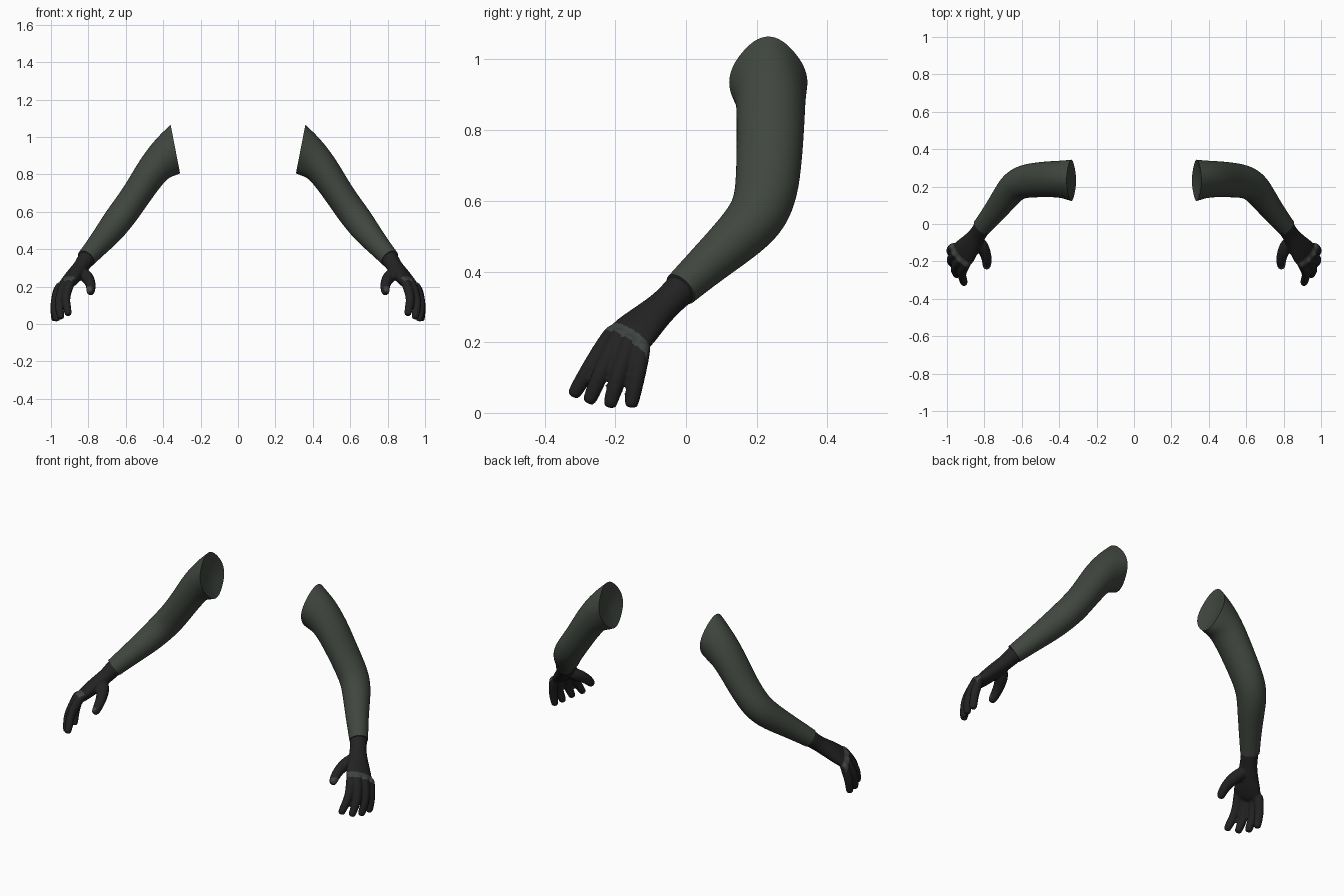
import bpy, bmesh, math
from mathutils import Vector

cube = bpy.data.objects.get("Cube")
if cube:
    bpy.data.objects.remove(cube)


def material(name, color):
    m = bpy.data.materials.new(name)
    m.use_nodes = True
    m.diffuse_color = (*color, 1)
    m.node_tree.nodes["Principled BSDF"].inputs["Base Color"].default_value = (*color, 1)
    return m


SLEEVE = material("grey green cloth", (0.052, 0.063, 0.050))
GLOVE = material("black glove", (0.016, 0.016, 0.016))
BAND = material("knuckle grey", (0.050, 0.058, 0.052))


def tube(bm, path, ref, sides=12, tilts={}, ragged=0):
    """Loft elliptical rings (x, y, z, radius along ref, radius across)."""
    centers = [Vector(p[:3]) for p in path]
    swell = 6 / (4 + 2 * math.cos(math.tau / sides))  # offsets subdivision shrink
    rings = []
    for i, p in enumerate(path):
        t = centers[min(i + 1, len(path) - 1)] - centers[max(i - 1, 0)]
        t = Vector(tilts.get(i, t)).normalized()
        u = (Vector(ref) - t * t.dot(Vector(ref))).normalized()
        w = t.cross(u)
        ring = []
        for k in range(sides):
            a = math.tau * k / sides
            r = swell * (1 + (ragged * math.cos(4 * a) if i == 0 else 0))
            ring.append(bm.verts.new(centers[i] + r * (u * p[3] * math.cos(a) + w * p[-1] * math.sin(a))))
        rings.append(ring)
    for a, b in zip(rings, rings[1:]):
        for k in range(sides):
            n = (k + 1) % sides
            bm.faces.new((a[k], a[n], b[n], b[k]))
    return rings


def make_object(name, bm, mats):
    bmesh.ops.recalc_face_normals(bm, faces=bm.faces)
    mesh = bpy.data.meshes.new(name)
    bm.to_mesh(mesh)
    bm.free()
    for m in mats:
        mesh.materials.append(m)
    obj = bpy.data.objects.new(name, mesh)
    bpy.context.collection.objects.link(obj)
    return obj


def finish(obj, angle):
    bpy.ops.object.select_all(action="DESELECT")
    obj.select_set(True)
    bpy.context.view_layer.objects.active = obj
    bpy.ops.object.shade_smooth_by_angle(angle=math.radians(angle))
    mirror = obj.modifiers.new("mirror", "MIRROR")
    mirror.use_mirror_merge = False


# Sleeves: bent arms with a slanted, sunken shoulder opening
bm = bmesh.new()
rings = tube(bm, [
    (.335, .233, .935, .107, .128),
    (.39, .24, .893, .098, .112),
    (.45, .24, .835, .096, .088),
    (.54, .235, .695, .092, .078),
    (.60, .225, .61, .088, .080),
    (.645, .20, .55, .083, .078),
    (.69, .14, .49, .072, .073),
    (.75, .06, .42, .060, .060),
    (.812, -.015, .35, .051, .051),
], (0, 1, 0), 16, {0: (.98, 0, -.19), 1: (.9, 0, -.4)}, .05)
hub = bm.verts.new((.36, .235, .93))
for k in range(16):
    bm.faces.new((rings[0][k], hub, rings[0][(k + 1) % 16]))
bm.faces.new(rings[-1])
crease = bm.edges.layers.float.new("crease_edge")
for ring in (rings[0], rings[-1]):
    for k in range(16):
        bm.edges.get((ring[k], ring[(k + 1) % 16]))[crease] = 1
sleeves = make_object("sleeves", bm, [SLEEVE])
finish(sleeves, 50)
sub = sleeves.modifiers.new("round", "SUBSURF")
sub.levels = sub.render_levels = 2

# Gloves: wrist and palm, thumb and four fingers fused into one skin
ACROSS = Vector((.6, .7, -.35))
ALONG = Vector((.48, -.695, -.535))
PALM = ACROSS.cross(ALONG)
bm = bmesh.new()
parts = [[
    (.802, -.003, .362, .047, .047),
    (.815, -.022, .343, .047, .046),
    (.835, -.055, .31, .045, .040),
    (.868, -.10, .27, .056, .042),
    (.90, -.145, .23, .075, .038),
    (.93, -.175, .198, .075, .030),
    (.94, -.19, .182, .055, .018),
], [
    (.84, -.08, .28, .030),
    (.81, -.12, .255, .036),
    (.787, -.175, .22, .028),
    (.786, -.215, .183, .025),
    (.79, -.238, .158, .018),
]]
for knuckle, joint, tip in [
    ((.897, -.212, .22), (.925, -.262, .145), (.906, -.322, .045)),
    ((.93, -.195, .21), (.962, -.238, .12), (.945, -.277, .026)),
    ((.955, -.162, .195), (.983, -.19, .11), (.968, -.218, .014)),
    ((.965, -.125, .178), (.982, -.14, .10), (.978, -.157, .014)),
]:
    k, j, t = Vector(knuckle), Vector(joint), Vector(tip)
    parts.append([(*p, r) for p, r in (
        (k + (k - j) * .3, .020), (k, .026), (j, .024),
        (j.lerp(t, .55), .022), (j.lerp(t, .9), .020), (t, .014))])
for path in parts:
    rings = tube(bm, path, ACROSS)
    bm.faces.new(rings[0])
    bm.faces.new(rings[-1])
gloves = make_object("gloves", bm, [GLOVE, BAND])
sub = gloves.modifiers.new("round", "SUBSURF")
sub.levels = 2
fuse = gloves.modifiers.new("fuse", "REMESH")
fuse.mode = "VOXEL"
fuse.voxel_size = .006
soft = gloves.modifiers.new("soften", "SMOOTH")
soft.factor = .5
soft.iterations = 5
fused = bpy.data.meshes.new_from_object(gloves.evaluated_get(bpy.context.evaluated_depsgraph_get()))
gloves.modifiers.clear()
gloves.data = fused
fused.materials.clear()
for m in (GLOVE, BAND):
    fused.materials.append(m)

# Grey band over the knuckles on the back of each hand
for f in fused.polygons:
    reach = (f.center - Vector((.835, -.06, .31))).dot(ALONG)
    f.material_index = int(.155 < reach < .19 and f.normal.dot(PALM) < -.25)
finish(gloves, 80)
